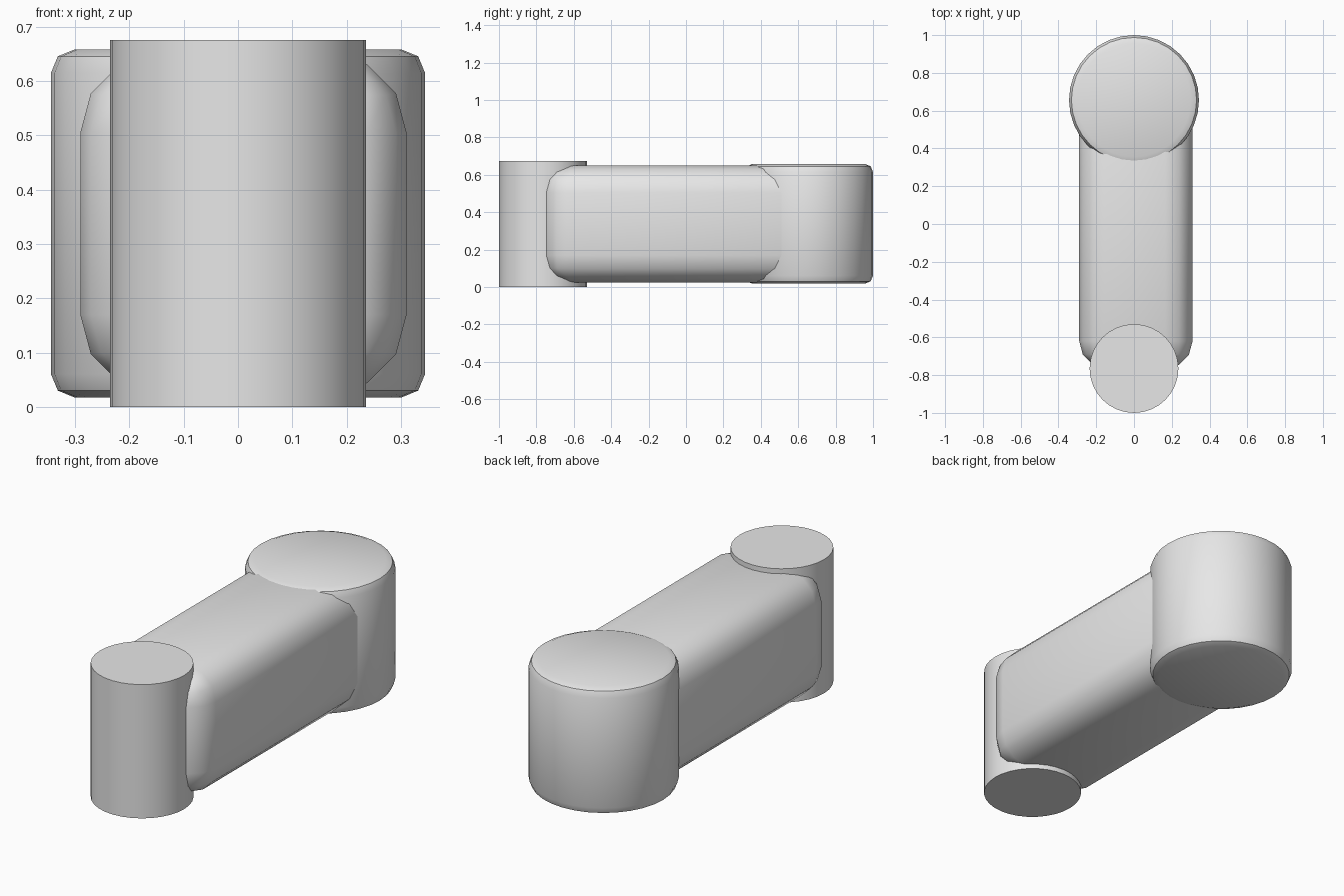
import bpy

if "Cube" in bpy.data.objects:
    bpy.data.objects.remove(bpy.data.objects["Cube"], do_unlink=True)

GREY = (0.8, 0.8, 0.8, 1)
mat = bpy.data.materials.new("plain grey")
mat.use_nodes = True
mat.diffuse_color = GREY
mat.node_tree.nodes["Principled BSDF"].inputs["Base Color"].default_value = GREY


def finish(name, bevel=0.0, segments=1):
    """Name the active part, round its edges, smooth and colour it."""
    obj = bpy.context.object
    obj.name = name
    bpy.ops.object.transform_apply(location=False, rotation=False, scale=True)
    if bevel:
        mod = obj.modifiers.new("rounding", "BEVEL")
        mod.width = bevel
        mod.segments = segments
        mod.limit_method = "ANGLE"
        bpy.ops.object.modifier_apply(modifier=mod.name)
    bpy.ops.object.shade_smooth_by_angle(angle=0.7)
    obj.data.materials.append(mat)


def cylinder(name, y, radius, bottom, top, **rounding):
    bpy.ops.mesh.primitive_cylinder_add(
        vertices=32, radius=radius, depth=top - bottom, location=(0, y, (bottom + top) / 2))
    finish(name, **rounding)


# Narrow pin at the front, sharp rims
cylinder("front_pin", -0.765, 0.235, 0, 0.675)

# Wide hub at the back, softly rounded rims
cylinder("rear_hub", 0.656, 0.344, 0.018, 0.658, bevel=0.043, segments=2)

# Rounded arm joining the two
low, high = (-0.29, -0.765, 0.025), (0.31, 0.67, 0.65)
bpy.ops.mesh.primitive_cube_add(size=1, location=[(a + b) / 2 for a, b in zip(low, high)])
bpy.context.object.scale = [b - a for a, b in zip(low, high)]
finish("connecting_arm", bevel=0.145, segments=3)
